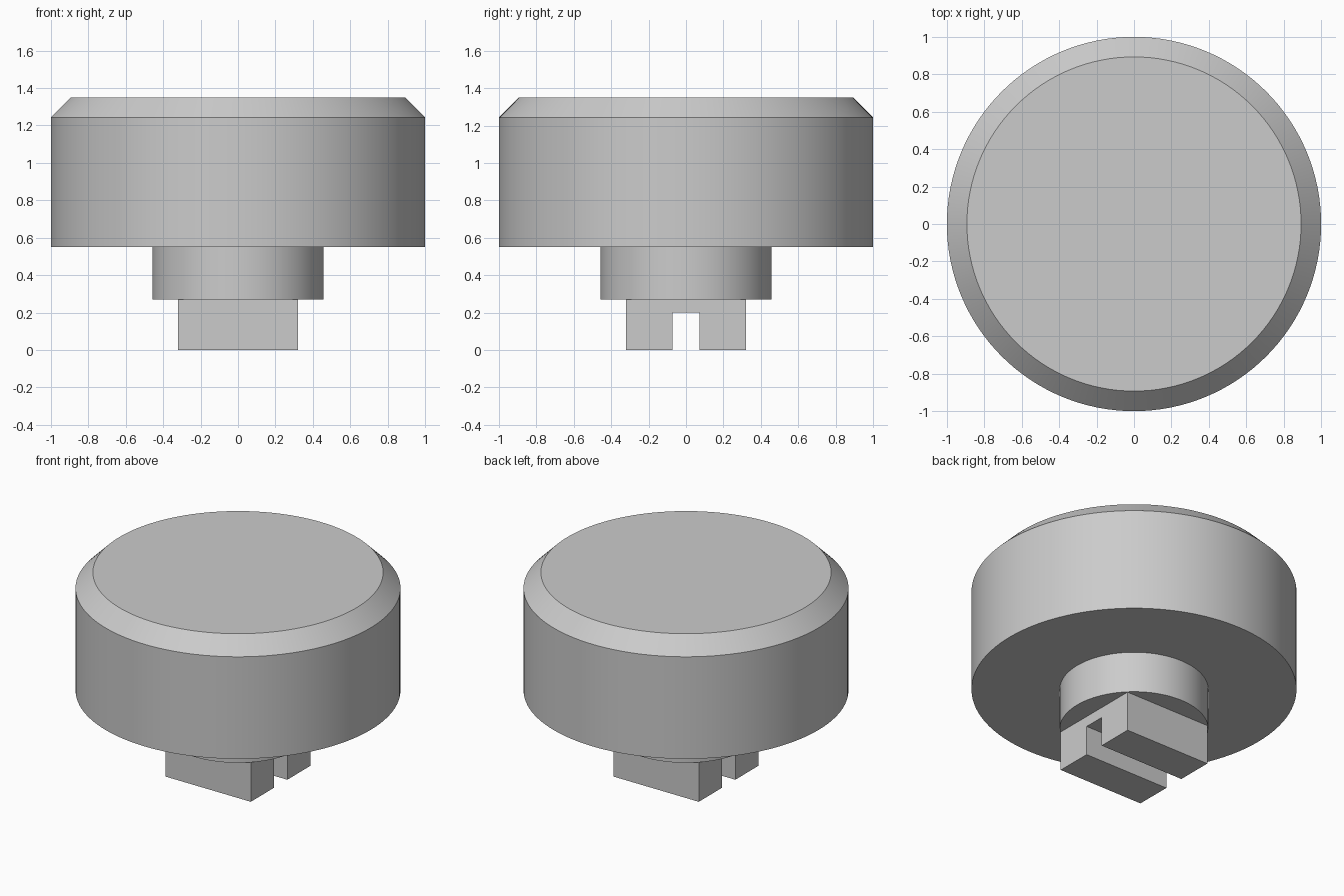
import bpy, bmesh
from math import radians
from mathutils import Matrix

cube = bpy.data.objects.get("Cube")
if cube:
    bpy.data.objects.remove(cube, do_unlink=True)

grey = bpy.data.materials.new("light_grey")
grey.use_nodes = True
colour = (0.6, 0.6, 0.6, 1)
grey.diffuse_color = colour
grey.node_tree.nodes["Principled BSDF"].inputs["Base Color"].default_value = colour


def finish(name, bm, smooth=True):
    bmesh.ops.recalc_face_normals(bm, faces=bm.faces)
    mesh = bpy.data.meshes.new(name)
    bm.to_mesh(mesh)
    bm.free()
    mesh.materials.append(grey)
    obj = bpy.data.objects.new(name, mesh)
    bpy.context.collection.objects.link(obj)
    if smooth:
        bpy.ops.object.select_all(action='DESELECT')
        obj.select_set(True)
        bpy.context.view_layer.objects.active = obj
        bpy.ops.object.shade_smooth_by_angle(angle=radians(30))
    return obj


def disc(name, radius, z0, z1, chamfer=0.0):
    """Upright cylinder with an optional chamfer round its top rim."""
    bm = bmesh.new()
    bmesh.ops.create_cone(bm, cap_ends=True, segments=128, radius1=radius,
                          radius2=radius, depth=z1 - z0,
                          matrix=Matrix.Translation((0, 0, (z0 + z1) / 2)))
    if chamfer:
        rim = [e for e in bm.edges if all(v.co.z > z1 - 0.001 for v in e.verts)]
        bmesh.ops.bevel(bm, geom=rim, offset=chamfer, offset_type='OFFSET',
                        segments=1, affect='EDGES')
    return finish(name, bm)


# Wide chamfered cap and the narrow collar below it
disc("cap", 1.0, 0.55, 1.35, chamfer=0.107)
disc("collar", 0.457, 0.27, 0.56)

# Square lug with a slot across its underside, extruded along x
half, slot, roof, top = 0.32, 0.072, 0.20, 0.28
outline = [(-half, 0), (-slot, 0), (-slot, roof), (slot, roof),
           (slot, 0), (half, 0), (half, top), (-half, top)]
bm = bmesh.new()
face = bm.faces.new([bm.verts.new((-half, y, z)) for y, z in outline])
side = bmesh.ops.extrude_face_region(bm, geom=[face])
bmesh.ops.translate(bm, vec=(2 * half, 0, 0),
                    verts=[g for g in side["geom"] if isinstance(g, bmesh.types.BMVert)])
finish("slotted_lug", bm, smooth=False)
